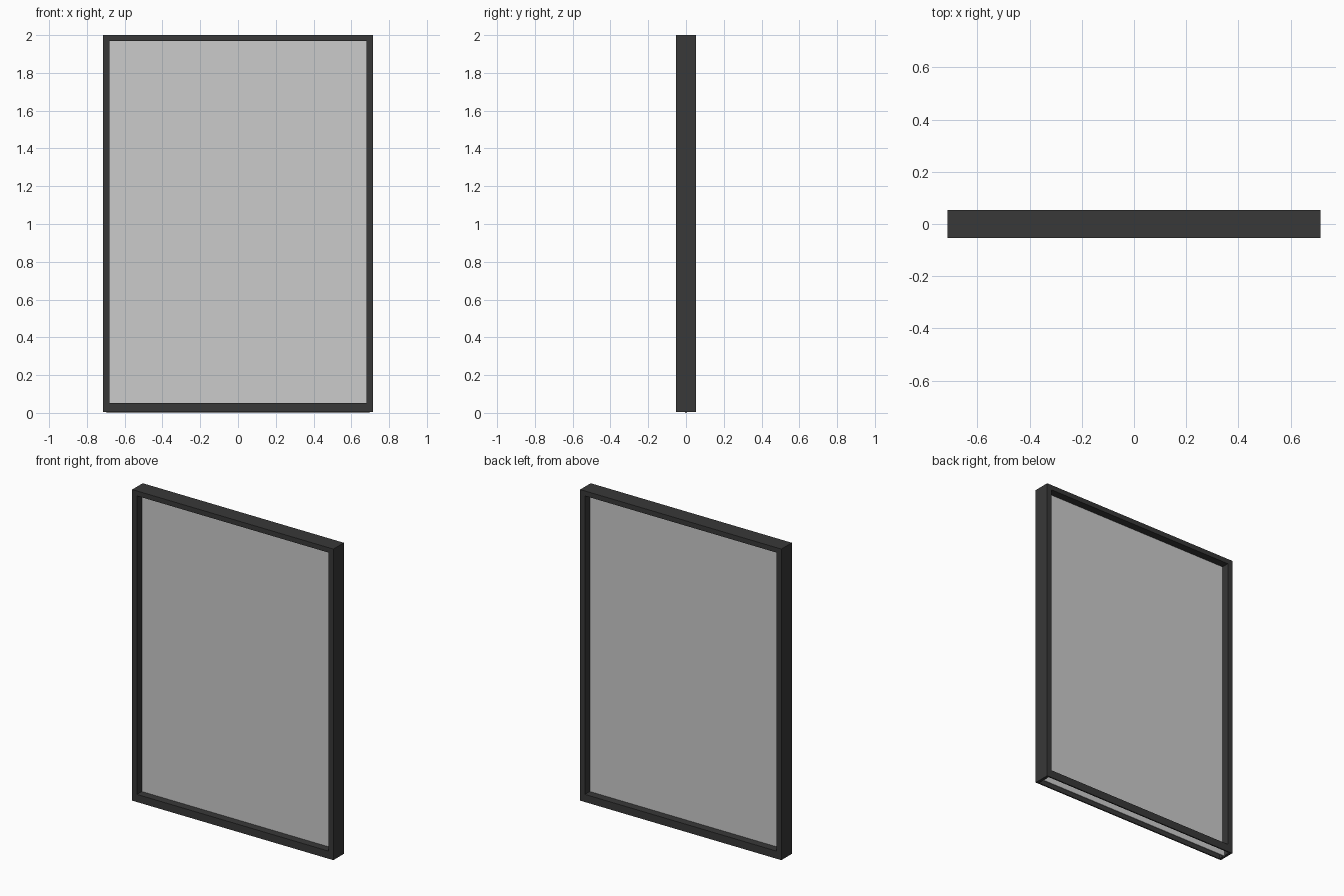
import bpy

if "Cube" in bpy.data.objects:
    bpy.data.objects.remove(bpy.data.objects["Cube"])

W, D, H = 0.714, 0.053, 2.0      # half width, half depth, height
IN, SILL, HEAD = 0.68, 0.053, 1.968
BASE = 0.004                     # frame stops just above the panel's foot
WALL = 0.008

black = bpy.data.materials.new("frame_black")
black.diffuse_color = (0.04, 0.04, 0.04, 1)
black.use_nodes = True
black.node_tree.nodes["Principled BSDF"].inputs["Base Color"].default_value = black.diffuse_color


def box(name, x, y, z, mat=None):
    """Box from (min, max) ranges on each axis."""
    bpy.ops.mesh.primitive_cube_add(
        size=1, location=[(a + b) / 2 for a, b in (x, y, z)])
    ob = bpy.context.object
    ob.name = name
    ob.scale = [b - a for a, b in (x, y, z)]
    bpy.ops.object.transform_apply(location=False, rotation=False, scale=True)
    if mat:
        ob.data.materials.append(mat)
    return ob


def span(s, a, b):
    return tuple(sorted((s * a, s * b)))


# side posts, with narrower feet beside the open sill channel
for s, side in ((-1, "left"), (1, "right")):
    box(side + "_post", span(s, IN, W), (-D, D), (SILL - WALL, H), black)
    box(side + "_post_foot", span(s, 0.696, W), (-D, D), (BASE, SILL - WALL), black)

# top rail
box("top_rail", (-IN, IN), (-D, D), (HEAD, H), black)

# bottom rail: channel open underneath
box("bottom_rail_ledge", (-IN, IN), (-D, D), (SILL - WALL, SILL), black)
for s, side in ((-1, "front"), (1, "back")):
    box("bottom_rail_" + side, (-0.696, 0.696), span(s, D - WALL, D),
        (BASE, SILL - WALL), black)

# thin infill panel running down through the channel
box("panel", (-0.696, 0.696), (-0.004, 0.004), (0, HEAD + 0.01))
